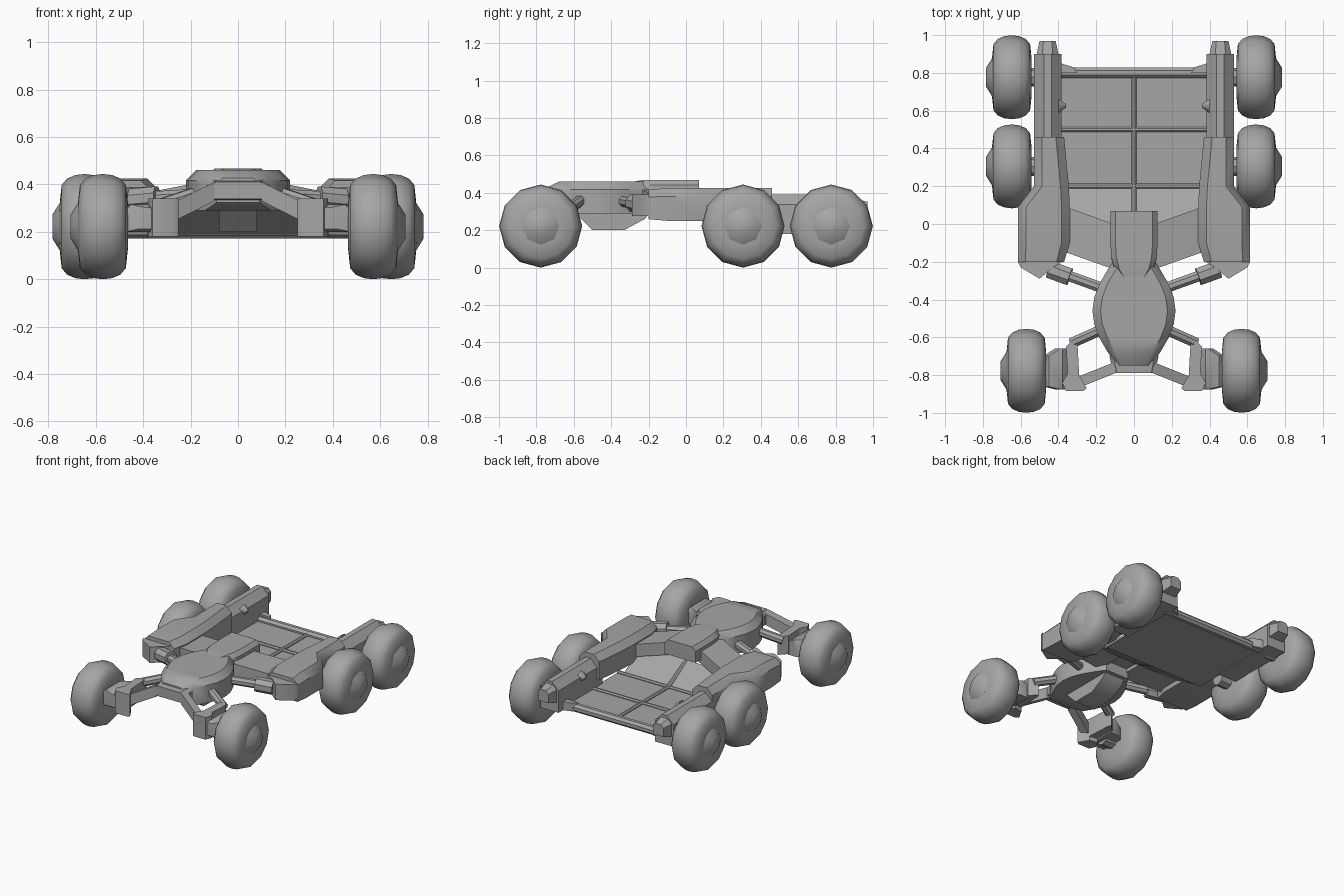
import bpy, bmesh, math
from mathutils import Vector

default_cube = bpy.data.objects.get("Cube")
if default_cube:
    bpy.data.objects.remove(default_cube, do_unlink=True)

grey = bpy.data.materials.new("plain_grey")
grey.use_nodes = True
grey.diffuse_color = (0.38, 0.38, 0.38, 1)
grey.node_tree.nodes["Principled BSDF"].inputs["Base Color"].default_value = grey.diffuse_color


def skin(name, rings, mirror):
    """Join rings of points into a capped solid, optionally mirrored across x."""
    bm = bmesh.new()
    loops = [[bm.verts.new(point) for point in ring] for ring in rings]
    for loop, following in zip(loops, loops[1:]):
        for index in range(len(loop)):
            bm.faces.new((loop[index - 1], loop[index], following[index], following[index - 1]))
    bm.faces.new(loops[0])
    bm.faces.new(loops[-1])
    bmesh.ops.recalc_face_normals(bm, faces=bm.faces)
    mesh = bpy.data.meshes.new(name)
    bm.to_mesh(mesh)
    bm.free()
    mesh.materials.append(grey)
    part = bpy.data.objects.new(name, mesh)
    bpy.context.collection.objects.link(part)
    if mirror:
        modifier = part.modifiers.new("mirror", "MIRROR")
        modifier.use_mirror_merge = False
    bpy.ops.object.select_all(action="DESELECT")
    part.select_set(True)
    bpy.context.view_layer.objects.active = part
    bpy.ops.object.shade_smooth_by_angle(angle=math.radians(40))


def hull(name, sections, bottom, top, nose=1, mirror=False):
    """Loft along y through (y, inner, outer); nose scales the last section's height."""
    middle, half = (bottom + top) / 2, (top - bottom) / 2
    rings = []
    for section in sections:
        y, inner, outer = section
        height = half * nose if section == sections[-1] else half
        cut = height / 2
        low, high = middle - height, middle + height
        rings.append([
            (inner, y, low), (outer, y, low), (outer, y, high - cut),
            (outer - cut, y, high), (inner + cut, y, high), (inner, y, high - cut)])
    skin(name, rings, mirror)


def plan_plate(name, outline, bottom, top, mirror=False):
    """Outline seen from above, raised from bottom to top."""
    skin(name, [[(x, y, z) for x, y in outline] for z in (bottom, top)], mirror)


def side_plate(name, outline, half_width):
    """Outline seen from the side, extruded across the model."""
    skin(name, [[(x, y, z) for y, z in outline] for x in (-half_width, half_width)], False)


def girder(name, start, end, depth, height):
    """Mirrored rectangular beam whose ends face sideways."""
    corners = ((-depth, -height), (depth, -height), (depth, height), (-depth, height))
    rings = [[(x, y + dy / 2, z + dz / 2) for dy, dz in corners] for x, y, z in (start, end)]
    skin(name, rings, True)


def revolve(name, centre, profile, sides):
    """Mirrored solid turned around a sideways axle; profile is (offset, radius)."""
    x, y, z = centre
    angles = [math.tau * step / sides for step in range(sides)]
    rings = [[(x + offset, y + radius * math.cos(a), z + radius * math.sin(a)) for a in angles]
             for offset, radius in profile]
    skin(name, rings, True)


def rod(name, start, end, radius, end_radius=None, mirror=True):
    """Round bar between two points."""
    start, end = Vector(start), Vector(end)
    across = (end - start).cross(Vector((0, 0, 1))).normalized()
    upward = across.cross(end - start).normalized()
    angles = [math.tau * (step + 0.5) / 8 for step in range(8)]
    rings = [[point + size * (across * math.cos(a) + upward * math.sin(a)) for a in angles]
             for point, size in ((start, radius), (end, end_radius or radius))]
    skin(name, rings, mirror)


# Wheels: rounded tyre, faceted hub cap and short axle
RADIUS, TREAD, CORE = 0.222, 0.105, 0.1
arc = [math.pi * step / 8 for step in range(9)]
tyre_profile = [(-TREAD * math.cos(a), CORE + (RADIUS - CORE) * math.sqrt(abs(math.sin(a))))
                for a in arc]
hub_profile = [(TREAD * 0.9, CORE), (TREAD, CORE), (TREAD * 1.3, CORE / 2)]
axle_profile = [(-TREAD * 1.8, CORE / 2), (0, CORE / 2)]
for position, x, y in (("front", 0.57, -0.777), ("middle", 0.647, 0.305), ("rear", 0.647, 0.777)):
    centre = (x, y, RADIUS)
    revolve(position + "_wheel", centre, tyre_profile, 12)
    revolve(position + "_hub", centre, hub_profile, 8)
    revolve(position + "_axle", centre, axle_profile, 8)

# Side rails, tail caps and front pods
RAIL_IN, RAIL_OUT, POD_OUT = 0.385, 0.53, 0.615
hull("side_rail", [(0.4, RAIL_IN, RAIL_OUT), (0.9, RAIL_IN, RAIL_OUT)], 0.18, 0.39, mirror=True)
hull("tail_cap", [(0.9, 0.4, 0.515), (0.97, 0.415, 0.5)], 0.25, 0.37, 0.7, True)
hull("rail_shoulder", [(0.46, 0.37, RAIL_OUT), (0.2, 0.345, RAIL_OUT), (0.09, 0.34, POD_OUT),
                       (-0.1, 0.34, POD_OUT), (-0.2, 0.37, POD_OUT)], 0.25, 0.425, 0.9, True)
plan_plate("pod_front", [(0.38, -0.2), (POD_OUT, -0.2), (0.6, -0.23), (0.5, -0.29),
                         (0.43, -0.23)], 0.275, 0.39, True)
rod("rail_stud", (0.4, 0.625, 0.335), (0.36, 0.625, 0.335), 0.04, 0.01)

# Cargo bed with its sloped front panel and ribs
BED, BED_FRONT, BED_BACK = 0.2, 0.2, 0.8
THIN = 0.015
side_plate("bed_floor", [(BED_FRONT, BED), (BED_BACK, BED), (BED_BACK, BED - THIN),
                         (BED_FRONT, BED - THIN)], 0.4)
side_plate("bed_slope", [(BED_FRONT, BED), (0, 0.32), (0, 0.3), (BED_FRONT, BED - THIN)], 0.36)
for y, thickness in ((BED_FRONT, THIN), (0.5, THIN), (BED_BACK, THIN * 2)):
    rod("bed_cross_rib", (-0.4, y, BED), (0.4, y, BED), thickness, mirror=False)
rod("bed_centre_rib", (0, BED_FRONT, BED), (0, BED_BACK, BED), THIN, mirror=False)
rod("slope_rib", (0, BED_FRONT, BED), (0, 0, 0.31), THIN, mirror=False)
plan_plate("rear_gusset", [(0.3, 0.8), (0.4, 0.8), (0.4, 0.855), (0.32, 0.83)], 0.18, 0.24, True)

# Cross wings joining the pods to the spine
girder("cross_wing", (0.08, -0.13, 0.38), (0.36, -0.03, 0.325), 0.24, 0.09)

# Raised scoop narrowing towards the front
scoop = []
for step in range(7):
    t = step / 6
    half_width = 0.125 - 0.06 * t ** 6
    scoop.append((0.07 - 0.37 * t, -half_width, half_width))
hull("scoop", scoop, 0.36, 0.467, 0.8)

# Front body: a bulging pod with a keel underneath
body = []
for step in range(9):
    t = step / 8
    half_width = 0.09 + 0.13 * math.sin(math.pi * t)
    body.append((-0.17 - 0.58 * t, -half_width, half_width))
hull("front_body", body, 0.29, 0.46, 0.6)
side_plate("keel", [(-0.19, 0.3), (-0.22, 0.26), (-0.33, 0.2), (-0.5, 0.2), (-0.6, 0.3)], 0.08)

# Front suspension: nose bar, arms, knuckles and steering hubs
hull("nose_bar", [(-0.7, -0.13, 0.13), (-0.79, -0.11, 0.11)], 0.33, 0.42, 0.8)
girder("front_arm", (0.1, -0.76, 0.37), (0.3, -0.84, 0.27), 0.06, 0.08)
rod("rear_arm", (0.15, -0.55, 0.37), (0.33, -0.63, 0.31), 0.03)
plan_plate("knuckle_block", [(0.25, -0.87), (0.27, -0.885), (0.36, -0.885), (0.38, -0.84),
                             (0.35, -0.79), (0.29, -0.8)], 0.18, 0.34, True)
plan_plate("knuckle_strap", [(0.3, -0.62), (0.31, -0.6), (0.36, -0.65), (0.35, -0.8),
                             (0.29, -0.8)], 0.21, 0.34, True)
hull("steering_hub", [(-0.66, 0.35, 0.42), (-0.7, 0.35, 0.48), (-0.86, 0.35, 0.48),
                      (-0.875, 0.35, 0.42)], 0.2, 0.315, 0.8, True)

# Struts from the body to the pods
rod("pod_strut", (0.15, -0.345, 0.355), (0.4, -0.255, 0.34), 0.03)
rod("strut_collar", (0.34, -0.28, 0.345), (0.45, -0.24, 0.335), 0.05)
